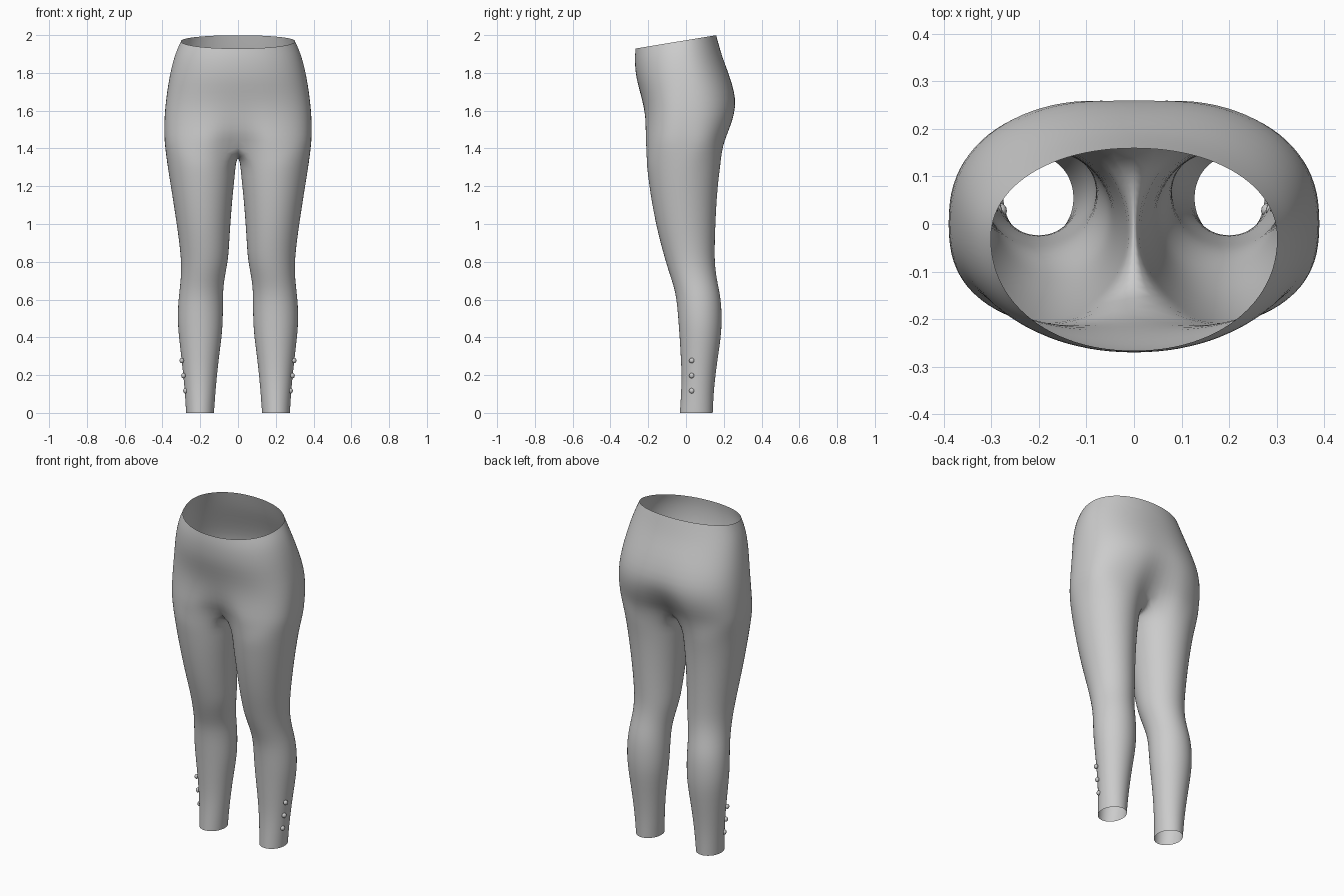
import bpy, bmesh
from math import sin, cos, pi, radians, exp, copysign

if "Cube" in bpy.data.objects:
    bpy.data.objects.remove(bpy.data.objects["Cube"])

OUT, INN = 24, 8   # ring segments: outer side, inner (crotch) side

# Hip half-rings: z, tilt, half width, y front, y back, y centre, squareness, front dip, back dip
HIPS = [
    (1.968, .165, .302, -.267, .160, -.03, 2.1, 0, 0),
    (1.92, .12, .325, -.271, .175, -.03, 2.1, 0, 0),
    (1.86, .07, .345, -.271, .195, -.02, 2.15, 0, 0),
    (1.78, .03, .363, -.264, .230, -.01, 2.2, 0, 0),
    (1.70, 0, .376, -.244, .260, 0, 2.3, 0, .004),
    (1.62, 0, .386, -.226, .273, 0, 2.4, .003, .008),
    (1.54, 0, .391, -.223, .258, 0, 2.5, .015, .03),
    (1.47, 0, .391, -.227, .230, 0, 2.6, .04, .05),
    (1.42, 0, .388, -.228, .212, 0, 2.7, .08, .075),
]
# Leg rings: z, x inner, x outer, y front, y back
LEGS = [
    (1.33, .010, .377, -.211, .186), (1.26, .016, .366, -.202, .175),
    (1.15, .028, .348, -.188, .164), (1.0, .040, .325, -.160, .156),
    (.9, .046, .311, -.135, .153), (.82, .051, .303, -.113, .152),
    (.76, .062, .301, -.095, .156), (.7, .073, .304, -.075, .165),
    (.64, .079, .311, -.057, .178), (.57, .079, .318, -.047, .188),
    (.48, .080, .320, -.040, .190), (.4, .086, .313, -.034, .185),
    (.3, .100, .301, -.028, .170), (.2, .111, .290, -.023, .156),
    (.1, .120, .281, -.026, .146), (.0, .127, .275, -.033, .142),
]


def spow(v, p):
    return copysign(abs(v) ** p, v)


def hip_ring(z, tilt, w, yf, yb, cy, n, df, db):
    pts = []
    for i in range(OUT + 1):
        a = -pi / 2 + pi * i / OUT
        x = 0 if i in (0, OUT) else w * abs(cos(a)) ** (2 / n)
        s = spow(sin(a), 2 / n)
        y = cy + s * ((yb - cy) if s > 0 else (cy - yf))
        fall = exp(-(x / .1) ** 2) * abs(s)
        y += df * fall if s < 0 else -db * fall
        pts.append((x, y, z + tilt * (y + .03)))
    return pts


def leg_ring(z, xi, xo, yf, yb):
    cx, cy, rx, ry = (xi + xo) / 2, (yf + yb) / 2, (xo - xi) / 2, (yb - yf) / 2
    angles = [-135 + 270 * i / OUT for i in range(OUT + 1)]
    angles += [135 + 90 * k / INN for k in range(1, INN)]
    return [(cx + rx * cos(radians(a)), cy + ry * sin(radians(a)), z) for a in angles]


def bridge(bm, a, b, closed):
    n = len(a)
    for i in range(n if closed else n - 1):
        j = (i + 1) % n
        bm.faces.new((a[i], b[i], b[j], a[j]))


# Leggings: hip half, crotch seam, one leg; then mirrored and smoothed
bm = bmesh.new()
hips = [[bm.verts.new(p) for p in hip_ring(*r)] for r in HIPS]
for a, b in zip(hips, hips[1:]):
    bridge(bm, a, b, False)
front, back = hips[-1][0].co, hips[-1][-1].co
seam = []
for k in range(1, INN):
    t = k / INN
    y = back.y + (front.y - back.y) * t
    seam.append(bm.verts.new((0, y, 1.42 - .07 * sin(pi * t) ** .7)))
prev = hips[-1] + seam
for row in LEGS:
    ring = [bm.verts.new(p) for p in leg_ring(*row)]
    bridge(bm, prev, ring, True)
    prev = ring
bmesh.ops.recalc_face_normals(bm, faces=bm.faces)
if sum(f.normal.x * (f.calc_center_median().x - .2) for f in bm.faces) < 0:
    bmesh.ops.reverse_faces(bm, faces=bm.faces)
for f in bm.faces:
    f.smooth = True
mesh = bpy.data.meshes.new("leggings")
bm.to_mesh(mesh)
bm.free()
leggings = bpy.data.objects.new("leggings", mesh)
bpy.context.collection.objects.link(leggings)
mir = leggings.modifiers.new("mirror", 'MIRROR')
mir.merge_threshold = .0005
sub = leggings.modifiers.new("smooth", 'SUBSURF')
sub.levels = sub.render_levels = 1

# Ankle buttons: three on the outside of each leg
for side, name in ((1, "right"), (-1, "left")):
    for i, (x, z) in enumerate(((.298, .277), (.289, .197), (.279, .117))):
        bpy.ops.mesh.primitive_uv_sphere_add(segments=16, ring_count=8, radius=.014,
                                             location=(side * x, .03, z))
        button = bpy.context.object
        button.name = f"{name}_button_{i + 1}"
        button.scale = (.8, 1, 1)
        button.rotation_euler = (0, 0, -side * .35)
        bpy.ops.object.shade_smooth()
